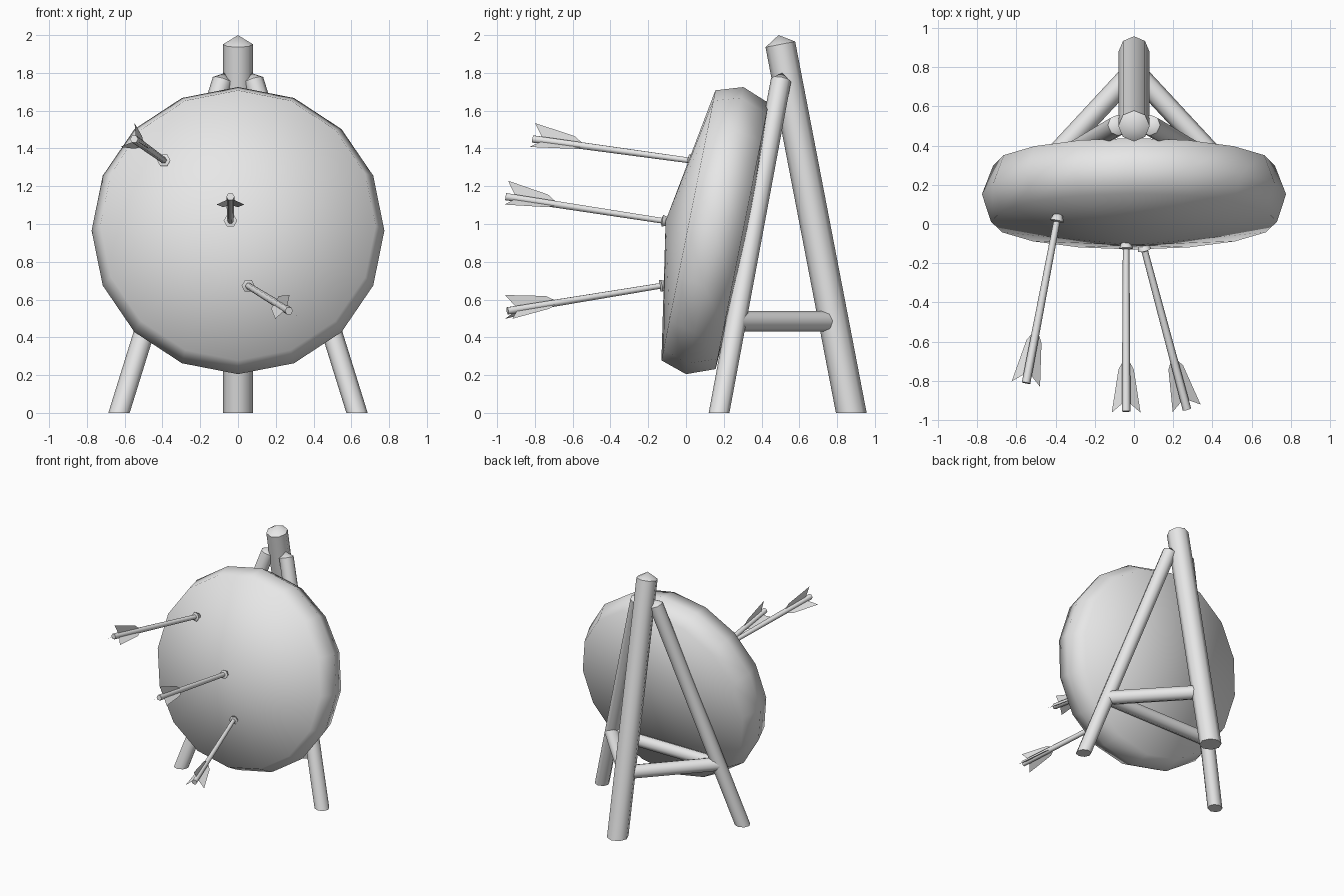
import bpy, bmesh, math
from mathutils import Vector, Matrix

if "Cube" in bpy.data.objects:
    bpy.data.objects.remove(bpy.data.objects["Cube"])

grey = bpy.data.materials.new("plain grey")
grey.diffuse_color = (0.8, 0.8, 0.8, 1)
grey.use_nodes = True
grey.node_tree.nodes["Principled BSDF"].inputs["Base Color"].default_value = grey.diffuse_color


def finish(bm, name, angle):
    bmesh.ops.recalc_face_normals(bm, faces=bm.faces)
    me = bpy.data.meshes.new(name)
    bm.to_mesh(me)
    bm.free()
    me.materials.append(grey)
    ob = bpy.data.objects.new(name, me)
    bpy.context.collection.objects.link(ob)
    bpy.ops.object.select_all(action='DESELECT')
    ob.select_set(True)
    bpy.context.view_layer.objects.active = ob
    bpy.ops.object.shade_smooth_by_angle(angle=math.radians(angle))
    return ob


def frame(start, axis):
    """Matrix at start: local z along axis, local y as near to up as possible."""
    w = Vector(axis).normalized()
    up = Vector((0, 0, 1)) if abs(w.z) < 0.8 else Vector((0, 1, 0))
    u = up.cross(w).normalized()
    v = w.cross(u)
    m = Matrix((u, v, w)).transposed().to_4x4()
    m.translation = Vector(start)
    return m


def lathe(name, start, axis, profile, sides, angle, foot=False):
    """Sweep (distance, radius) pairs round an axis; radius 0 makes a point."""
    m = frame(start, axis)
    w = Vector(axis).normalized()
    bm = bmesh.new()
    rings = []
    for i, (d, r) in enumerate(profile):
        if r == 0:
            rings.append([bm.verts.new(m @ Vector((0, 0, d)))])
            continue
        ring = []
        for k in range(sides):
            a = 2 * math.pi * k / sides
            p = m @ Vector((r * math.cos(a), r * math.sin(a), d))
            if foot and i == 0:
                p -= w * (p.z / w.z)      # cut level with the floor
            ring.append(bm.verts.new(p))
        rings.append(ring)
    for a, b in zip(rings, rings[1:]):
        for k in range(sides):
            j = (k + 1) % sides
            if len(a) == 1:
                bm.faces.new((a[0], b[j], b[k]))
            elif len(b) == 1:
                bm.faces.new((a[k], a[j], b[0]))
            else:
                bm.faces.new((a[k], a[j], b[j], b[k]))
    for end in (rings[0], rings[-1]):
        if len(end) > 1:
            bm.faces.new(end)
    return finish(bm, name, angle)


def pole(name, start, end, r, point=0.0, foot=False):
    start, end = Vector(start), Vector(end)
    length = (end - start).length
    prof = [(0, r), (length - point, r)]
    if point:
        prof.append((length, 0))
    return lathe(name, start, end - start, prof, 8, 50, foot)


# Target: tilted sixteen-sided disc with a shallow pointed front
tilt = math.radians(11.3)
normal = Vector((0, -math.cos(tilt), math.sin(tilt)))
lathe("target", (0, 0.152, 0.965), normal,
      [(-0.185, 0), (-0.148, 0.718), (0, 0.775), (0.142, 0.729), (0.265, 0)],
      16, 180)

# Tripod legs
back_foot, back_top = Vector((0, 0.875, 0)), Vector((0, 0.49, 2.0))
pole("back_leg", back_foot, back_top, 0.08, 0.05, True)
bar_z = 0.485
back_joint = back_foot.lerp(back_top, bar_z / back_top.z)
joints = []
for side, s in (("left", -1), ("right", 1)):
    foot, top = Vector((s * 0.63, 0.175, 0)), Vector((s * 0.07, 0.51, 1.8))
    pole(side + "_front_leg", foot, top, 0.054, 0.04, True)
    joint = foot.lerp(top, bar_z / top.z)
    joints.append(joint)
    pole(side + "_brace", joint, back_joint, 0.054)
pole("front_brace", joints[0], joints[1], 0.05)

# Arrows: shaft with a flared head, and three swept feathers
arrows = [((-0.55, -0.81, 1.45), (-0.39, 0.03, 1.335)),
          ((-0.04, -0.955, 1.145), (-0.04, -0.11, 1.015)),
          ((0.27, -0.945, 0.54), (0.05, -0.12, 0.675))]
feather = [(0.05, 0.012), (0.0, 0.085), (0.22, 0.045), (0.27, 0.012)]
for n, (tail, hit) in enumerate(arrows, 1):
    axis = Vector(hit) - Vector(tail)
    d = axis.length
    lathe(f"arrow_shaft_{n}", tail, axis,
          [(0, 0.022), (d - 0.02, 0.017), (d - 0.015, 0.036), (d + 0.08, 0)],
          6, 62)
    m = frame(tail, axis)
    bm = bmesh.new()
    for k in range(3):
        a = math.pi / 2 + k * 2 * math.pi / 3
        bm.faces.new([bm.verts.new(m @ Vector((r * math.cos(a), r * math.sin(a), t)))
                      for t, r in feather])
    finish(bm, f"arrow_feathers_{n}", 30)
